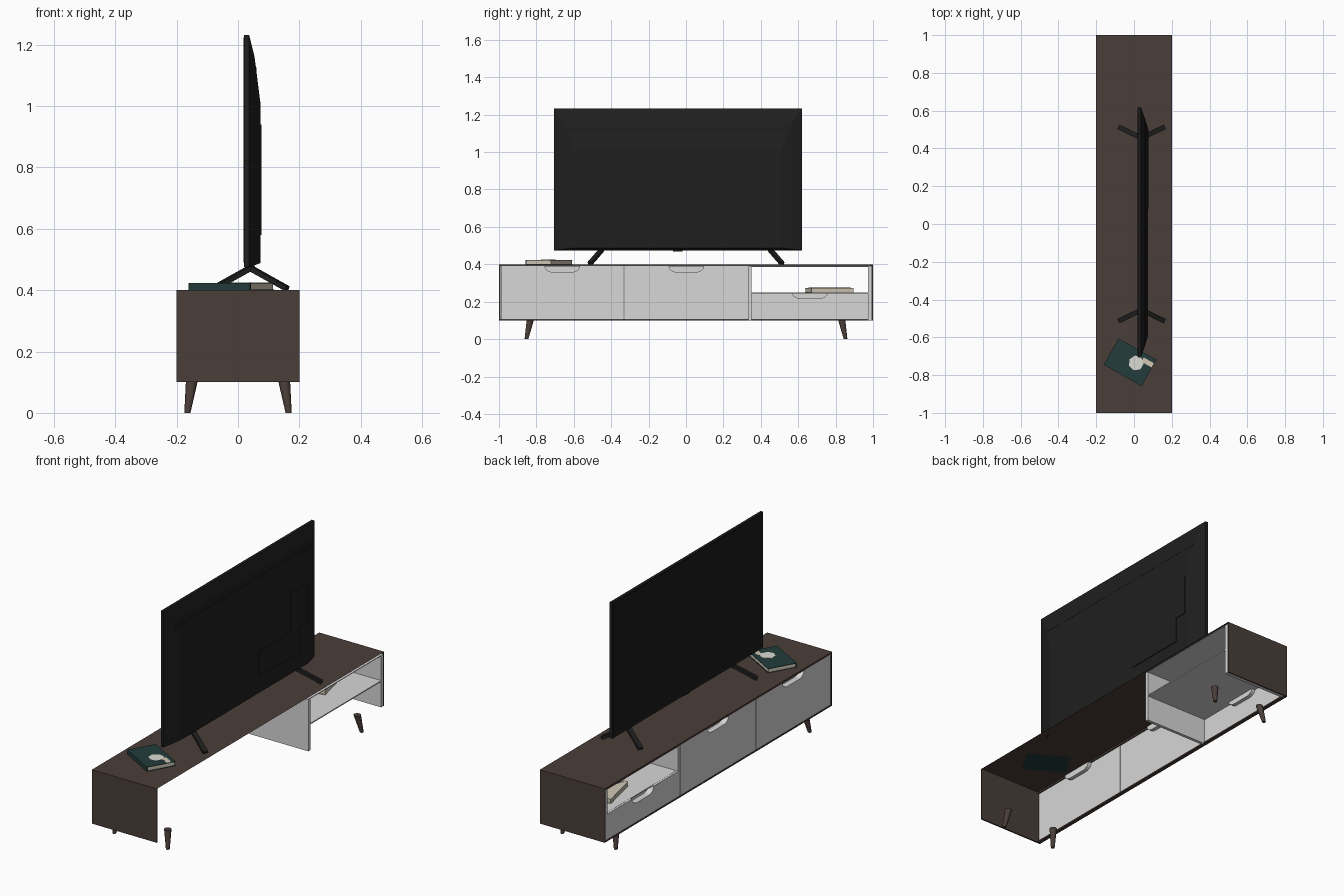
import bpy, bmesh, math
from mathutils import Vector, Matrix

if "Cube" in bpy.data.objects:
    bpy.data.objects.remove(bpy.data.objects["Cube"])


def mat(name, r, g, b):
    m = bpy.data.materials.new(name)
    m.diffuse_color = (r, g, b, 1)
    m.use_nodes = True
    m.node_tree.nodes["Principled BSDF"].inputs["Base Color"].default_value = m.diffuse_color
    return m


BROWN = mat("dark wood", 0.068, 0.047, 0.040)
WHITE = mat("off white panel", 0.68, 0.68, 0.68)
BLACK = mat("tv black plastic", 0.0135, 0.0135, 0.0135)
SCREEN = mat("screen black", 0.0105, 0.0105, 0.0105)
TEAL = mat("teal cover", 0.016, 0.045, 0.044)
CREAM = mat("cream paper", 0.64, 0.58, 0.47)
PALE = mat("pale print", 0.72, 0.72, 0.66)


def make(name, verts, faces, material, fix=True):
    me = bpy.data.meshes.new(name)
    me.from_pydata([tuple(v) for v in verts], [], faces)
    if fix:
        bm = bmesh.new()
        bm.from_mesh(me)
        bmesh.ops.recalc_face_normals(bm, faces=bm.faces)
        bm.to_mesh(me)
        bm.free()
    ob = bpy.data.objects.new(name, me)
    bpy.context.collection.objects.link(ob)
    me.materials.append(material)
    return ob


def loft(name, rings, material):
    n = len(rings[0])
    verts = [v for r in rings for v in r]
    faces = [list(range(n))[::-1], [len(verts) - n + i for i in range(n)]]
    for k in range(len(rings) - 1):
        for i in range(n):
            j = (i + 1) % n
            faces.append([k * n + i, k * n + j, (k + 1) * n + j, (k + 1) * n + i])
    return make(name, verts, faces, material)


def prism_x(name, pts, x0, x1, material):
    return loft(name, [[(x, y, z) for y, z in pts] for x in (x0, x1)], material)


def box(name, x0, x1, y0, y1, z0, z1, material):
    return prism_x(name, [(y0, z0), (y1, z0), (y1, z1), (y0, z1)], x0, x1, material)


def tube(name, a, b, ra, rb, n, material):
    # tapered rod cut off level at both ends
    ring = lambda c, r: [(c[0] + r * math.cos(2 * math.pi * i / n),
                          c[1] + r * math.sin(2 * math.pi * i / n), c[2]) for i in range(n)]
    ob = loft(name, [ring(a, ra), ring(b, rb)], material)
    bpy.context.view_layer.objects.active = ob
    ob.select_set(True)
    bpy.ops.object.shade_smooth_by_angle(angle=math.radians(40))
    ob.select_set(False)
    return ob


# Cabinet shell: open back and underside
make("cabinet_top", [(-.2, -1, .4), (.2, -1, .4), (.2, 1, .4), (-.2, 1, .4)],
     [(0, 1, 2, 3)], BROWN, False)
for s, side in ((-1, "left"), (1, "right")):
    box("cabinet_end_" + side, -.2, .2, min(s, s * .992), max(s, s * .992), .1, .4, BROWN)
box("front_rim_top", -.2, -.18, -.992, .992, .39, .4, BROWN)
box("front_rim_bottom", -.2, -.18, -.992, .992, .1, .108, BROWN)

# Open bay: liner, sides and shelf
box("bay_side_inner", -.197, .2, .333, .35, .1, .39, WHITE)
box("bay_side_outer", -.197, .2, .974, .992, .1, .39, WHITE)
box("bay_ceiling", -.197, .2, .35, .974, .386, .39, WHITE)
box("bay_shelf", -.185, .2, .35, .974, .243, .249, WHITE)


# Drawer fronts with scooped finger pulls
def drawer(name, y0, y1, z0, z1):
    c, w, d, n = (y0 + y1) / 2, .095, .034, 6
    scoop = []
    for s in (-1, 1):
        arc = [(c + s * (w - .045 * (1 - math.cos(t))), z1 - d * math.sin(t))
               for t in (i * math.pi / 2 / n for i in range(n + 1))]
        scoop += arc if s < 0 else arc[::-1]
    prism_x(name + "_front", [(y0, z0), (y0, z1)] + scoop + [(y1, z1), (y1, z0)],
            -.198, -.186, WHITE)
    m = len(scoop)
    verts = [(x, y, z) for x in (-.198, -.165) for y, z in scoop]
    faces = [(i, i + 1, m + i + 1, m + i) for i in range(m - 1)] + [list(range(m, 2 * m))]
    make(name + "_pull", verts, faces, WHITE)


drawer("left_drawer", -.99, -.333, .108, .39)
drawer("middle_drawer", -.329, .333, .108, .39)
drawer("bay_drawer", .35, .974, .108, .249)

# Splayed legs
for sx in (-1, 1):
    for sy in (-1, 1):
        tube("leg", (sx * .165, sy * .853, 0), (sx * .151, sy * .833, .1), .010, .019, 16, BROWN)


# Television: thin slab, then a back that swells toward the bottom
def rect(x, y0, y1, z0, z1):
    return [(x, y0, z0), (x, y1, z0), (x, y1, z1), (x, y0, z1)]


Y0, Y1 = -.707, .62
loft("tv_body", [rect(.02, Y0, Y1, .475, 1.232), rect(.036, Y0, Y1, .475, 1.232),
                 rect(.054, Y0 + .05, Y1 - .05, .481, 1.16),
                 rect(.073, Y0 + .11, Y1 - .11, .488, 1.01)], BLACK)
box("tv_screen", .0185, .02, Y0 + .008, Y1 - .008, .49, 1.224, SCREEN)
box("tv_vent_bar", .05, .061, -.636, .556, 1.113, 1.125, BLACK)
box("tv_sensor", .025, .045, -.07, -.02, .468, .476, BLACK)
# Stepped connector cover on the back
prism_x("tv_connector_cover", [(.08, .58), (.43, .58), (.43, .72), (.5, .72), (.5, .94),
                               (.36, .94), (.36, .72), (.08, .72)], .07, .077, BLACK)

# Feet: inverted V pairs of flat bars
for s in (-1, 1):
    for ex in (-.08, .16):
        a, b = Vector((.04, s * .455, .472)), Vector((ex, s * .513, .405))
        d = (b - a).normalized()
        u = d.cross(Vector((0, 0, 1))).normalized() * .013
        v = u.cross(d).normalized() * .008
        loft("tv_foot", [[p + u + v, p - u + v, p - u - v, p + u - v]
                         for p in (a - d * .012, b)], BLACK)


# Books: page block, two covers and a spine
def book(name, cx, cy, z, angle, cover):
    parts = [box(name + "_pages", -.112, .112, -.075, .076, .003, .022, CREAM),
             box(name + "_lower_cover", -.115, .115, -.08, .08, 0, .003, cover),
             box(name + "_upper_cover", -.115, .115, -.08, .08, .022, .025, cover),
             box(name + "_spine", -.115, .115, -.08, -.075, .003, .022, cover)]
    M = Matrix.Translation((cx, cy, z)) @ Matrix.Rotation(math.radians(angle), 4, 'Z')
    for p in parts:
        p.matrix_world = M
    return M


M = book("teal_book", -.021, -.732, .399, -29.5, TEAL)
# Pale printed shape on the teal cover
blob = [(.036 * math.cos(i * math.pi / 7) * (1 + .12 * (i % 2)),
         .036 * math.sin(i * math.pi / 7) * (1 + .12 * (i % 2))) for i in range(14)]
disc = loft("cover_print", [[(x + .03, y + .012, z) for x, y in blob] for z in (.024, .0258)], PALE)
disc.matrix_world = M
bar = box("cover_print_tail", .05, .113, .032, .058, .024, .0257, CREAM)
bar.matrix_world = M

M = book("cream_book", -.037, .766, .249, 102.8, CREAM)
patch = loft("cream_cover_print", [[(-.1, -.07, z), (.1, -.07, z), (-.1, .06, z)]
                                   for z in (.024, .0257)], BROWN)
patch.matrix_world = M
